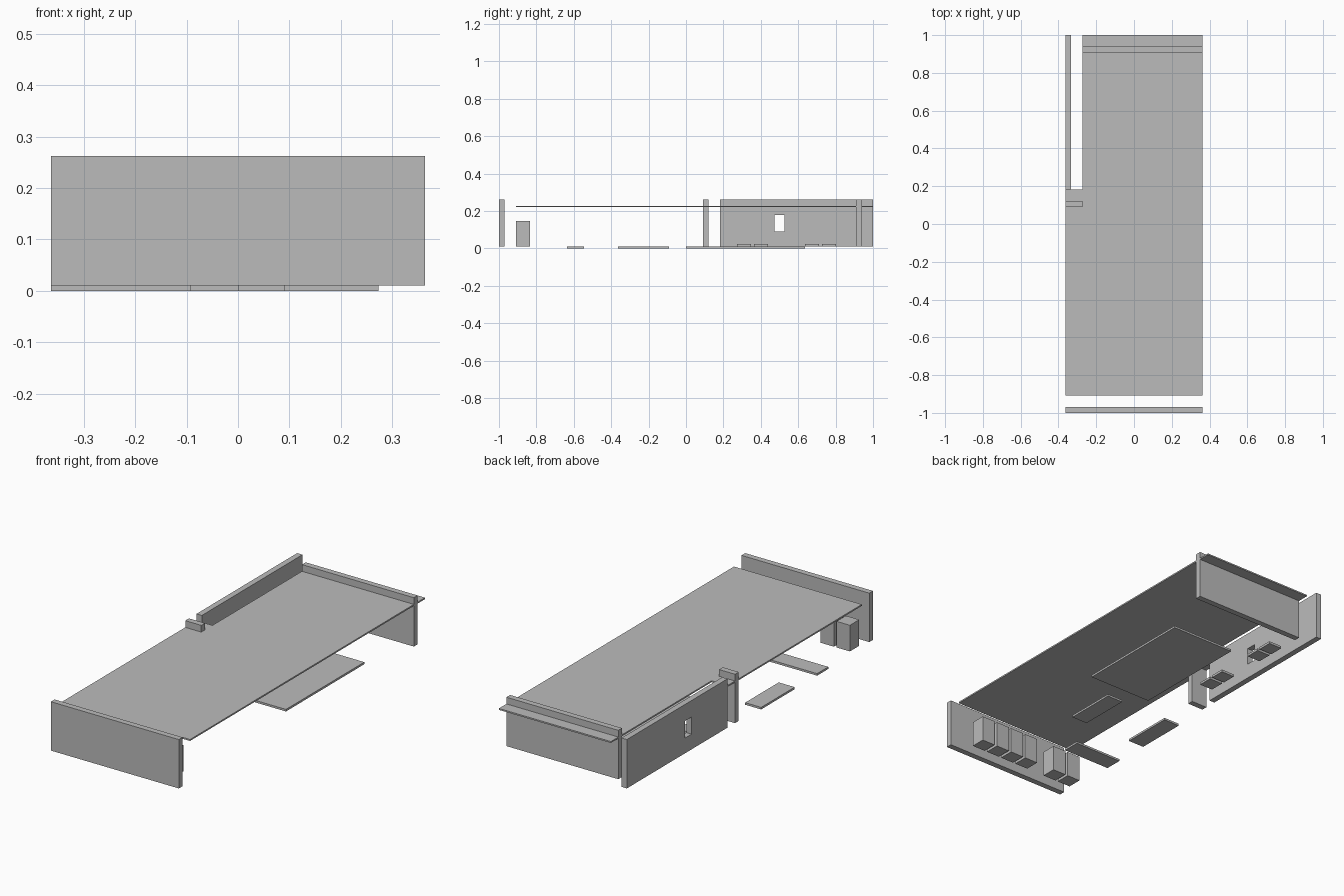
import bpy
import bmesh

default = bpy.data.objects.get("Cube")
if default:
    bpy.data.objects.remove(default, do_unlink=True)

# One plain grey for the whole building
GREY = (0.5, 0.5, 0.5, 1)
grey = bpy.data.materials.new("plain_grey")
grey.use_nodes = True
grey.diffuse_color = GREY
grey.node_tree.nodes["Principled BSDF"].inputs["Base Color"].default_value = GREY

C = 1 / 11          # plan module
T = C / 3           # wall thickness
S = C * 5 / 6       # furniture footprint
X = 4 * C           # half width
FLOOR, TOP = 0.0107, 0.262


def prism(name, outline, low, high, axis="z"):
    """Extrude a flat outline along z, or a (y, z) outline along x."""
    bm = bmesh.new()

    def place(p, h):
        return (p[0], p[1], h) if axis == "z" else (h, p[0], p[1])

    face = bm.faces.new([bm.verts.new(place(p, low)) for p in outline])
    ext = bmesh.ops.extrude_face_region(bm, geom=[face])
    shift = (0, 0, high - low) if axis == "z" else (high - low, 0, 0)
    moved = [g for g in ext["geom"] if isinstance(g, bmesh.types.BMVert)]
    bmesh.ops.translate(bm, verts=moved, vec=shift)
    bmesh.ops.recalc_face_normals(bm, faces=bm.faces)
    mesh = bpy.data.meshes.new(name)
    bm.to_mesh(mesh)
    bm.free()
    mesh.materials.append(grey)
    obj = bpy.data.objects.new(name, mesh)
    bpy.context.collection.objects.link(obj)
    return obj


def box(name, x0, x1, y0, y1, z0, z1):
    return prism(name, [(x0, y0), (x1, y0), (x1, y1), (x0, y1)], z0, z1)


# Walls
box("front_wall", -X, X, -1, -1 + T, FLOOR, TOP)
box("back_wall", -3 * C, X, 10 * C, 10 * C + T, FLOOR, TOP)
box("short_wall", -X, -3 * C, C, C + T, FLOOR, TOP)

# Side wall with a window opening
side_wall = box("side_wall", -X, -X + T, 2 * C, 1, FLOOR, TOP)
cutter = box("window_cutter", -X - T, -X + 2 * T, 0.474, 0.526, 0.089, 0.177)
cutter.hide_render = True
cutter.hide_viewport = True
cutter.display_type = "WIRE"
window = side_wall.modifiers.new("window", "BOOLEAN")
window.operation = "DIFFERENCE"
window.solver = "EXACT"
window.object = cutter
bpy.context.view_layer.update()
cut_mesh = bpy.data.meshes.new_from_object(
    side_wall.evaluated_get(bpy.context.evaluated_depsgraph_get()))
side_wall.modifiers.clear()
side_wall.data = cut_mesh
bpy.data.objects.remove(cutter, do_unlink=True)

# L-shaped ceiling slab
prism("ceiling", [(-X, -10 * C), (X, -10 * C), (X, 1), (-3 * C, 1),
                  (-3 * C, 2 * C), (-X, 2 * C)], 0.22, 0.2275)

# Floor panels, in plan modules
panels = {
    "large_floor_panel": (-1, 3, 0, 7),
    "middle_floor_panel": (0, 1, -4, -1),
    "side_floor_panel": (-4, -3, -4, -1),
    "front_floor_panel": (-4, -1, -7, -6),
}
for name, (x0, x1, y0, y1) in panels.items():
    box(name, x0 * C, x1 * C, y0 * C, y1 * C, 0, FLOOR)

# Row of cabinets behind the front wall
for i, k in enumerate((3, 2, 1, 0, -2, -3)):
    box(f"cabinet_{i + 1}", k * C - S, k * C, -10 * C, -10 * C + S, FLOOR, 0.145)

# Low square pads beside the window wall
for i, k in enumerate((3, 4, 7, 8)):
    box(f"floor_pad_{i + 1}", -3 * C, -3 * C + S, k * C, k * C + S, FLOOR, 0.023)
